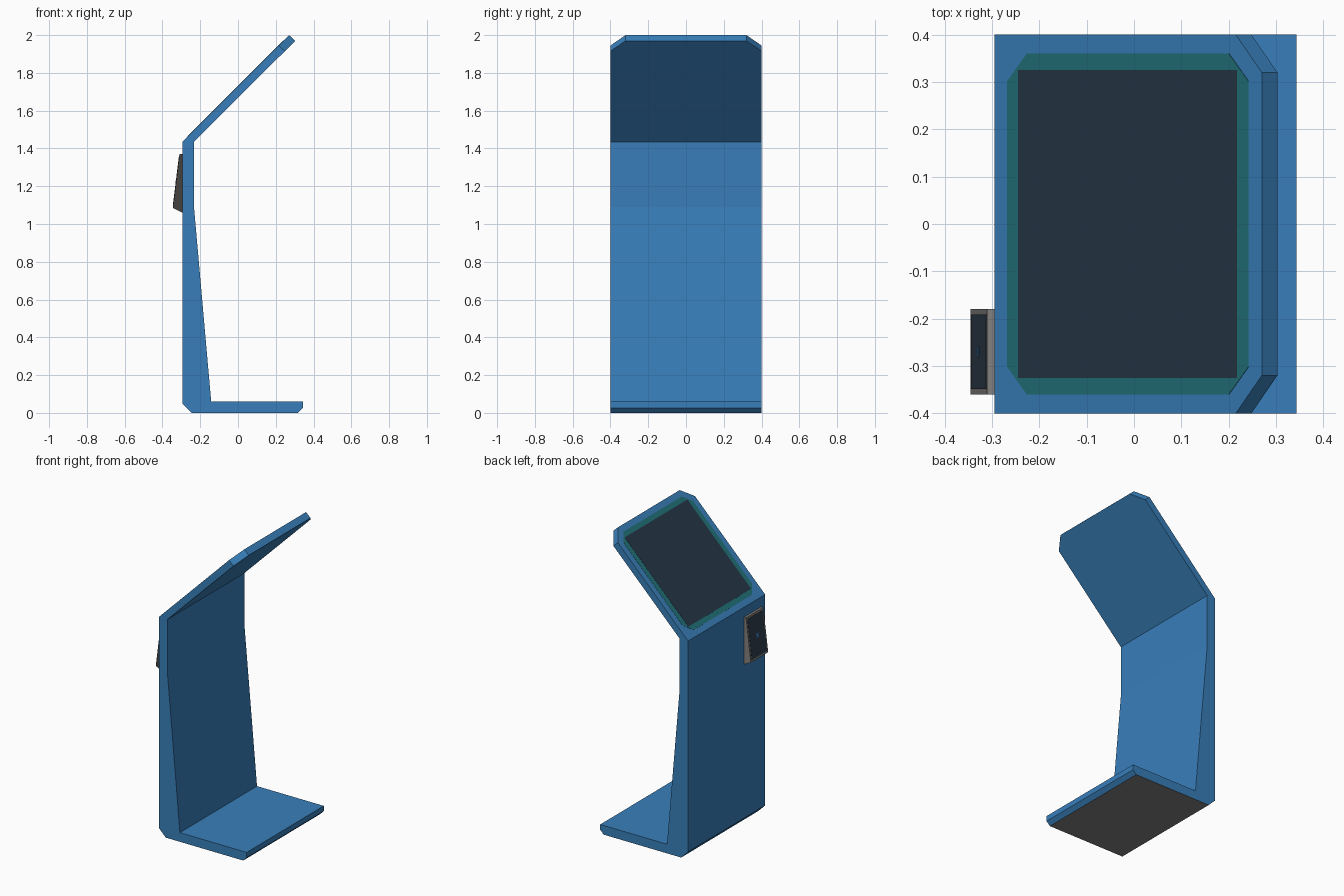
import bpy
import bmesh
from mathutils import Vector

cube = bpy.data.objects.get("Cube")
if cube:
    bpy.data.objects.remove(cube, do_unlink=True)


def material(name, rgb):
    """Flat material from 0-255 display values."""
    linear = [((c / 255 + 0.055) / 1.055) ** 2.4 for c in rgb] + [1]
    mat = bpy.data.materials.new(name)
    mat.use_nodes = True
    mat.diffuse_color = linear
    mat.node_tree.nodes["Principled BSDF"].inputs["Base Color"].default_value = linear
    return mat


blue = material("blue", (56, 127, 186))
charcoal = material("charcoal", (67, 66, 65))
grey = material("grey", (132, 129, 127))
teal = material("teal", (33, 112, 120))
glass = material("dark glass", (37, 54, 69))
display = material("slate display", (48, 63, 78))


def finish(name, bm, mats, rule):
    bmesh.ops.recalc_face_normals(bm, faces=bm.faces)
    bm.normal_update()
    for f in bm.faces:
        f.material_index = int(rule(f.normal))
    mesh = bpy.data.meshes.new(name)
    bm.to_mesh(mesh)
    bm.free()
    for m in mats:
        mesh.materials.append(m)
    obj = bpy.data.objects.new(name, mesh)
    bpy.context.collection.objects.link(obj)


def prism(name, points, push, mats, rule=lambda n: 0):
    """Extrude a flat outline along a vector."""
    bm = bmesh.new()
    face = bm.faces.new([bm.verts.new(p) for p in points])
    out = bmesh.ops.extrude_face_region(bm, geom=[face])
    verts = [v for v in out["geom"] if isinstance(v, bmesh.types.BMVert)]
    bmesh.ops.translate(bm, verts=verts, vec=push)
    finish(name, bm, mats, rule)


def side_profile(pairs, y):
    return [(x, y, z) for x, z in pairs]


def rectangle(u, v):
    return [(-u, -v), (u, -v), (u, v), (-u, v)]


def octagon(u, v, cut):
    """Rectangle with clipped corners."""
    a, b = u - cut, v - cut
    return [(-a, -v), (a, -v), (u, -b), (u, b), (a, v), (-a, v), (-u, b), (-u, -b)]


def plate(name, centre, along, outline, lift, mat):
    """Thin plate on a rear-facing slope; u runs up the slope, v along y."""
    centre, along = Vector(centre), Vector(along).normalized()
    across = Vector((0, 1, 0))
    outward = along.cross(across)
    points = [centre + along * u + across * v for u, v in outline]
    prism(name, points, outward * lift, [mat])


# Stand: foot and tapering upright, with a grey underside
stand = [(-0.295, 0.05), (-0.245, 0), (0.318, 0), (0.343, 0.025), (0.343, 0.06),
         (-0.142, 0.06), (-0.233, 1.09), (-0.233, 1.435), (-0.295, 1.435)]
prism("stand", side_profile(stand, -0.4), (0, 0.8, 0), [blue, grey],
      lambda n: n.z < -0.95)

# Head: sloping slab with clipped upper corners
slope = [(-0.295, -0.4), (0.215, -0.4), (0.27, -0.32),
         (0.27, 0.32), (0.215, 0.4), (-0.295, 0.4)]
bm = bmesh.new()
upper = [bm.verts.new((x, y, x + 1.73)) for x, y in slope]
lower = [bm.verts.new((-0.233, y, 1.435) if x < 0 else (x + 0.033, y, x + 1.7))
         for x, y in slope]
bm.faces.new(upper)
bm.faces.new(lower[::-1])
for i in range(len(slope)):
    j = (i + 1) % len(slope)
    bm.faces.new((upper[i], lower[i], lower[j], upper[j]))
finish("head", bm, [blue], lambda n: 0)

# Screen bezel and glass
screen_centre, screen_slope = (-0.0125, 0, 1.7175), (1, 0, 1)
plate("screen_bezel", screen_centre, screen_slope, octagon(0.36, 0.36, 0.058), -0.001, teal)
plate("screen_bezel_top", screen_centre, screen_slope, octagon(0.36, 0.36, 0.058), 0.001, teal)
plate("screen_glass", screen_centre, screen_slope, rectangle(0.327, 0.325), 0.002, glass)

# Card reader wedge on the upright, with a dark right side and underside
reader = [(-0.295, 1.37), (-0.31, 1.37), (-0.345, 1.085), (-0.295, 1.06)]
prism("card_reader", side_profile(reader, -0.36), (0, 0.18, 0), [grey, charcoal],
      lambda n: n.y < -0.9 or n.z < -0.5)

# Reader display and its small indicator
tilt, middle = (0.035, 0, 0.285), (-0.3275, -0.27, 1.2275)
# Outward is reversed because the reader faces the rear
plate("reader_display", middle, tilt, rectangle(0.13, 0.079), 0.0015, display)
plate("reader_indicator", middle, tilt, rectangle(0.014, 0.012), 0.0025, blue)
